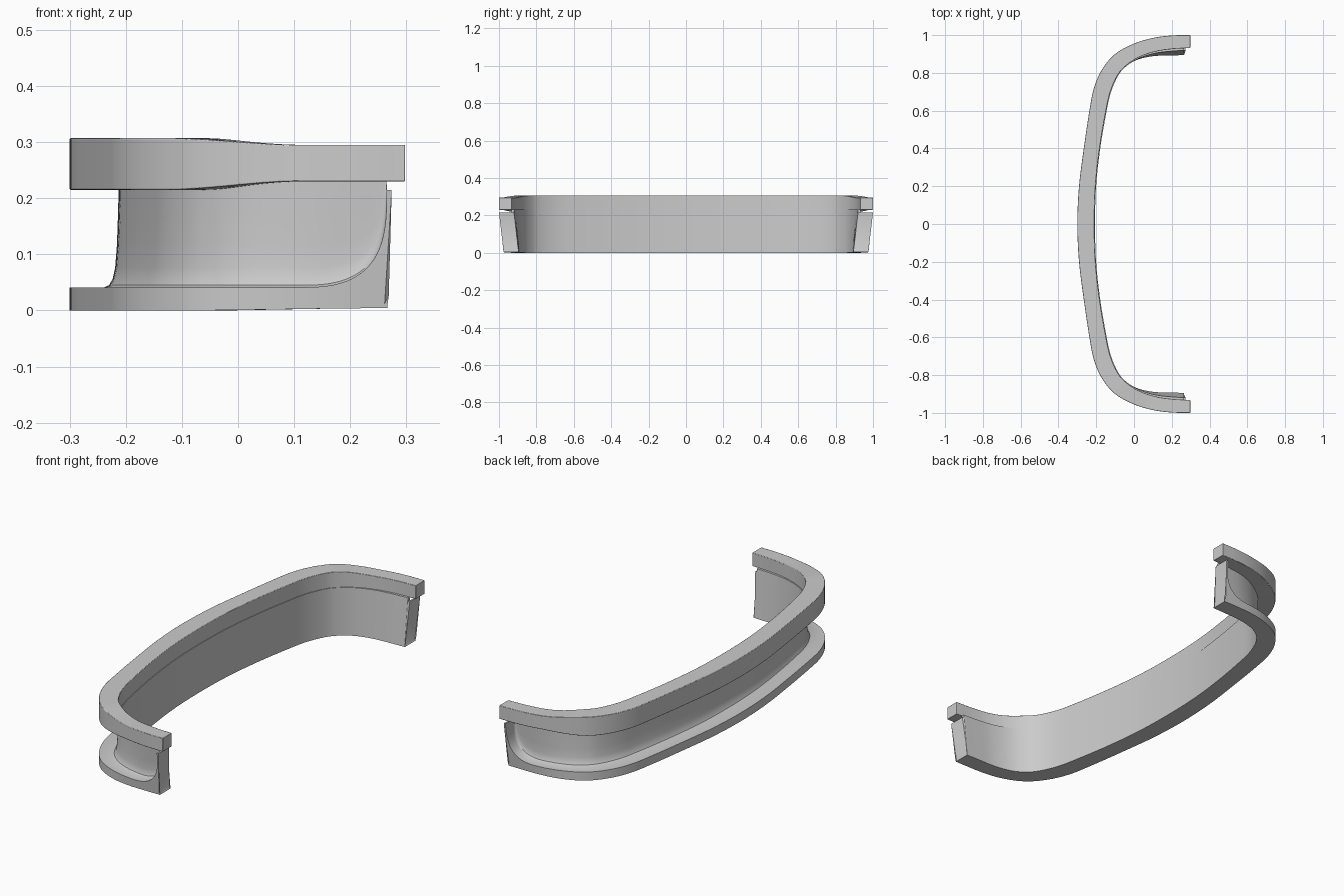
import bpy, bmesh, math
from mathutils import Vector

if "Cube" in bpy.data.objects:
    bpy.data.objects.remove(bpy.data.objects["Cube"])

# plan outline, centre to one end: outer (x, y), inner (x, y)
HALF = [((-.30, 0), (-.21, 0)), ((-.291, .2), (-.204, .2)), ((-.266, .4), (-.182, .4)),
        ((-.236, .6), (-.150, .59)), ((-.212, .72), (-.125, .70)), ((-.168, .82), (-.085, .79)),
        ((-.10, .90), (-.04, .84)), ((0, .955), (.025, .882)), ((.10, .985), (.11, .912)),
        ((.20, .998), (.20, .926)), ((.298, 1.0), (.298, .932))]
N = len(HALF) - 1


def pair(i):
    if i < 0:
        return [Vector((x, -y)) for x, y in HALF[-i]]
    if i > N:
        return [2 * a - b for a, b in zip(pair(N), pair(2 * N - i))]
    return [Vector(p) for p in HALF[i]]


def at(u):
    """Smooth outer and inner point at path position u."""
    i = min(int(u), N - 1)
    t = u - i
    out = []
    for a, b, c, d in zip(pair(i - 1), pair(i), pair(i + 1), pair(i + 2)):
        out.append(.5 * (2 * b + (c - a) * t + (2 * a - 5 * b + 4 * c - d) * t * t
                         + (3 * b - a - 3 * c + d) * t ** 3))
    return out


def u_at_x(x):
    lo, hi = 0, N
    for _ in range(40):
        mid = (lo + hi) / 2
        lo, hi = (mid, hi) if at(mid)[0].x < x else (lo, mid)
    return lo


def smooth(a, b, x):
    t = max(0, min(1, (x - a) / (b - a)))
    return t * t * (3 - 2 * t)


def sweep(name, rings, bevel=0):
    """Skin half-rings (centre to end), mirrored to the other end."""
    full = [[Vector((p.x, -p.y, p.z)) for p in r] for r in reversed(rings[1:])] + rings
    bm = bmesh.new()
    vs = [[bm.verts.new(p) for p in r] for r in full]
    n = len(vs[0])
    for a, b in zip(vs, vs[1:]):
        for k in range(n):
            bm.faces.new((a[k], a[(k + 1) % n], b[(k + 1) % n], b[k]))
    bm.faces.new(vs[0])
    bm.faces.new(vs[-1])
    bmesh.ops.recalc_face_normals(bm, faces=bm.faces)
    me = bpy.data.meshes.new(name)
    bm.to_mesh(me)
    bm.free()
    ob = bpy.data.objects.new(name, me)
    bpy.context.collection.objects.link(ob)
    if bevel:
        m = ob.modifiers.new("soft_edges", 'BEVEL')
        m.width, m.segments, m.limit_method = bevel, 2, 'ANGLE'
        m.angle_limit = math.radians(50)
    bpy.ops.object.select_all(action='DESELECT')
    ob.select_set(True)
    bpy.context.view_layer.objects.active = ob
    bpy.ops.object.shade_smooth_by_angle(angle=math.radians(35))
    return ob


# upper rail: rectangular bar, slimmer towards its ends
rings = []
for j in range(81):
    o, i = at(N * j / 80)
    w = smooth(-.13, .11, o.x)
    lo, hi = .215 + .015 * w, .307 - .012 * w
    rings.append([Vector((p.x, p.y, z)) for p, z in ((i, lo), (o, lo), (o, hi), (i, hi))])
sweep("upper_rail", rings, .002)

# lower channel: web and flange, the flange curling up into end caps
X0, X1, X2, TOP = .10, .265, .274, .215


def channel_ring(u, cap=False, end=0):
    o, i = at(u)
    s = max(0, min(1, (o.x - X0) / (X1 - X0)))
    f = TOP - .174 * (1 - s ** 3) ** (1 / 3)
    k = (TOP - f) / .174
    w = smooth(-.1, .26, o.x)
    inner = -.04 - .12 * w
    crest = TOP if cap else .232
    base = .004 * w + .008 * end
    prof = [(inner, base), (1, base), (1, base + .012 * end + .002), (1, f), (.32, f),
            (.22, f + .004 * k), (.15, f + .015 * k), (.10, f + .035 * k), (.065, f + .075 * k),
            (.04, f + .14 * k), (.03, crest), (inner, crest)]
    ring = []
    for t, z in prof:
        p = i.lerp(o, t)
        y = p.y - .025 * w * max(0, 1 - z / TOP)
        x = p.x - end * (.006 * (1 - z / TOP) + (.007 if z < .014 else 0))
        ring.append(Vector((x, y, z)))
    return ring


u0 = u_at_x(X0)
rings = [channel_ring(u0 * j / 64) for j in range(64)]
for j in range(25):
    rings.append(channel_ring(u_at_x(X0 + (X1 - X0) * math.sin(math.pi / 2 * j / 24))))
rings.append(channel_ring(u_at_x(X1 + .001), True))
rings.append(channel_ring(u_at_x(X2), True, 1))
sweep("lower_channel", rings)
